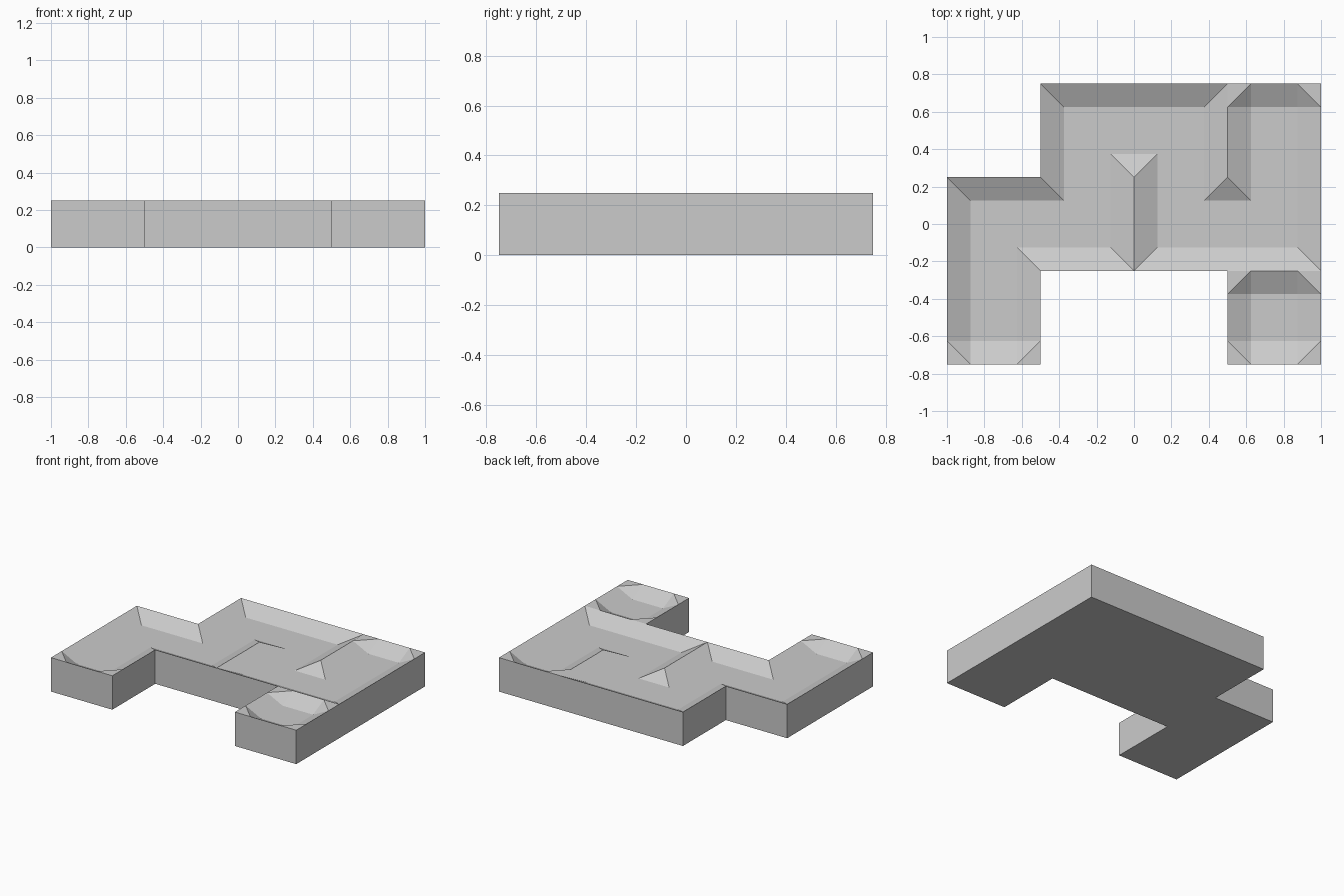
import bpy
import bmesh

if "Cube" in bpy.data.objects:
    bpy.data.objects.remove(bpy.data.objects["Cube"], do_unlink=True)

# Layout: square rooms on a 4 x 3 plan, four grid steps per room
STEP = 0.125
TOP, FLOOR = 0.25, 0.1875
PLAN = ["X..X", "XXXX", ".XXX"]          # front row first
ROOMS = {(c, r) for r, row in enumerate(PLAN) for c, ch in enumerate(row) if ch == "X"}
SIDES = [(1, 0), (-1, 0), (0, 1), (0, -1)]
PARTITIONS = [{(1, 1), (2, 1)}, {(2, 2), (3, 2)}, {(3, 0), (3, 1)}]


def walled(room, side):
    other = (room[0] + side[0], room[1] + side[1])
    return other not in ROOMS or {room, other} in PARTITIONS


# Grid points lying on the crest of a wall
crest = set()
for room in ROOMS:
    x0, y0 = room[0] * 4, room[1] * 4
    for dx, dy in SIDES:
        if walled(room, (dx, dy)):
            for k in range(5):
                px = x0 + (k if dx == 0 else 2 + 2 * dx)
                py = y0 + (k if dy == 0 else 2 + 2 * dy)
                crest.add((px, py))

bm = bmesh.new()
points = {}


def vert(p):
    if p not in points:
        z = TOP if p in crest else FLOOR
        points[p] = bm.verts.new((p[0] * STEP - 1, p[1] * STEP - 0.75, z))
    return points[p]


# Sunken top surface with sloped wall sides
for room in sorted(ROOMS):
    dead_end = sum(walled(room, s) for s in SIDES) >= 3
    for i in range(4):
        for j in range(4):
            x, y = room[0] * 4 + i, room[1] * 4 + j
            quad = [(x, y), (x + 1, y), (x + 1, y + 1), (x, y + 1)]
            high = [p in crest for p in quad]
            count = sum(high)
            if count in (1, 3):
                # Fold through the odd corner, or across it in dead ends
                odd = high.index(count == 1)
                start = odd + (1 if dead_end and count == 3 else 0)
                q = [quad[(start + k) % 4] for k in range(4)]
                bm.faces.new([vert(p) for p in (q[0], q[1], q[2])])
                bm.faces.new([vert(p) for p in (q[0], q[2], q[3])])
            else:
                bm.faces.new([vert(p) for p in quad])

# Vertical sides and flat underside
rim = [e for e in bm.edges if e.is_boundary]
skirt = bmesh.ops.extrude_edge_only(bm, edges=rim)["geom"]
for v in skirt:
    if isinstance(v, bmesh.types.BMVert):
        v.co.z = 0
base_edges = [e for e in bm.edges if e.is_boundary]
bmesh.ops.contextual_create(bm, geom=base_edges)

bmesh.ops.recalc_face_normals(bm, faces=bm.faces[:])
bmesh.ops.dissolve_limit(bm, angle_limit=0.01, verts=bm.verts[:], edges=bm.edges[:])

mesh = bpy.data.meshes.new("walled_tray")
bm.to_mesh(mesh)
bm.free()
tray = bpy.data.objects.new("walled_tray", mesh)
bpy.context.collection.objects.link(tray)

# Plain grey material
grey = bpy.data.materials.new("light_grey")
grey.use_nodes = True
colour = (0.6, 0.6, 0.6, 1)
grey.diffuse_color = colour
grey.node_tree.nodes["Principled BSDF"].inputs["Base Color"].default_value = colour
mesh.materials.append(grey)
